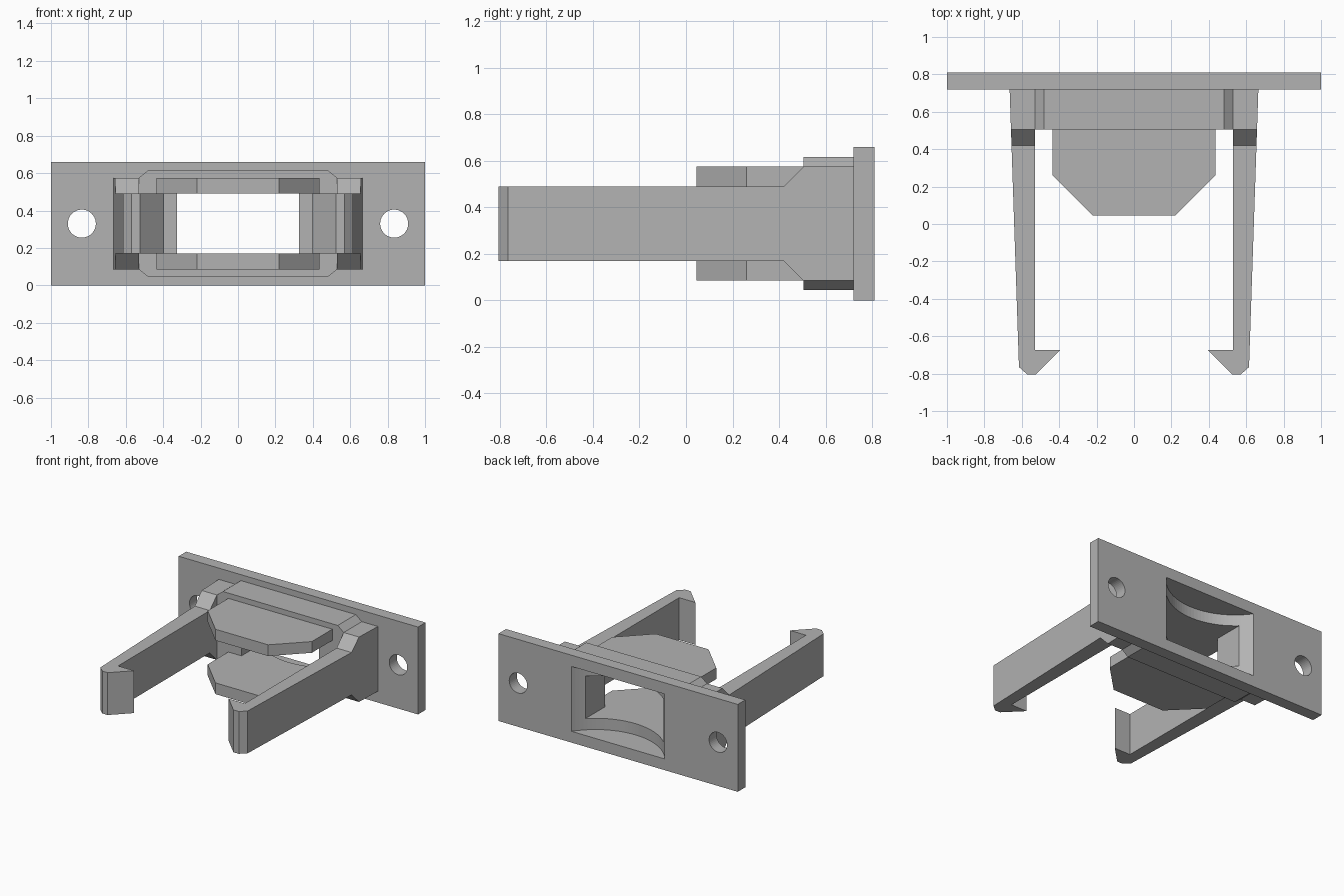
import bpy, bmesh, math

if "Cube" in bpy.data.objects:
    bpy.data.objects.remove(bpy.data.objects["Cube"])

grey = bpy.data.materials.new("plain grey")
grey.diffuse_color = (0.45, 0.45, 0.45, 1)
grey.use_nodes = True
grey.node_tree.nodes["Principled BSDF"].inputs["Base Color"].default_value = grey.diffuse_color


def prism(name, pts, a, b, axis):
    """Extrude a 2D outline from a to b along an axis (x: yz, y: xz, z: xy)."""
    place = {"x": lambda p, t: (t, p[0], p[1]),
             "y": lambda p, t: (p[0], t, p[1]),
             "z": lambda p, t: (p[0], p[1], t)}[axis]
    bm = bmesh.new()
    low = [bm.verts.new(place(p, a)) for p in pts]
    high = [bm.verts.new(place(p, b)) for p in pts]
    bm.faces.new(low)
    bm.faces.new(high)
    n = len(pts)
    for i in range(n):
        j = (i + 1) % n
        bm.faces.new((low[i], low[j], high[j], high[i]))
    bmesh.ops.recalc_face_normals(bm, faces=bm.faces)
    mesh = bpy.data.meshes.new(name)
    bm.to_mesh(mesh)
    bm.free()
    mesh.materials.append(grey)
    ob = bpy.data.objects.new(name, mesh)
    bpy.context.collection.objects.link(ob)
    return ob


def rect(x0, x1, y0, y1):
    return [(x0, y0), (x1, y0), (x1, y1), (x0, y1)]


def cut(ob, cutters):
    for c in cutters:
        m = ob.modifiers.new("cut", "BOOLEAN")
        m.operation, m.solver, m.object = "DIFFERENCE", "EXACT", c
    bpy.context.view_layer.objects.active = ob
    for m in list(ob.modifiers):
        bpy.ops.object.modifier_apply(modifier=m.name)


# mounting plate and chamfered block
plate = prism("mounting_plate", rect(-1, 1, 0, 0.66), 0.72, 0.81, "y")
block = prism("socket_block",
              [(-0.48, 0.045), (0.48, 0.045), (0.53, 0.085), (0.53, 0.575),
               (0.48, 0.615), (-0.48, 0.615), (-0.53, 0.575), (-0.53, 0.085)],
              0.505, 0.72, "y")

# cutters: curved pocket from the back, straight opening, screw holes
R, CY = 0.474, 1.08
half = math.asin(0.39 / R)
arc = [(R * math.sin(t), CY - R * math.cos(t))
       for t in (half * (2 * i / 32 - 1) for i in range(33))]
pocket = prism("pocket_cutter", arc + [(0.39, 0.9), (-0.39, 0.9)],
               0.085, 0.575, "z")
opening = prism("opening_cutter", rect(-0.325, 0.325, 0.17, 0.49), 0.4, 0.9, "y")
holes = [prism("hole_cutter",
               [(s * 0.835 + 0.075 * math.cos(k * math.tau / 40),
                 0.33 + 0.075 * math.sin(k * math.tau / 40)) for k in range(40)],
               0.6, 0.9, "y") for s in (-1, 1)]
cut(plate, [pocket, opening] + holes)
cut(block, [pocket, opening])
for c in [pocket, opening] + holes:
    bpy.data.objects.remove(c)

# upper and lower guide tongues
for name, z in (("lower_tongue", 0.085), ("upper_tongue", 0.49)):
    prism(name, [(-0.435, 0.505), (-0.435, 0.26), (-0.22, 0.045),
                 (0.22, 0.045), (0.435, 0.26), (0.435, 0.505)],
          z, z + 0.085, "z")


def outer(y):
    """Outer x of the tapering arm at depth y."""
    return 0.615 + 0.05 * (y + 0.765) / 1.485


# hooked arms with thickened, chamfered roots
for side, s in (("left", -1), ("right", 1)):
    prism(side + "_arm",
          [(s * x, y) for x, y in
           [(0.53, 0.42), (0.53, -0.675), (0.395, -0.675), (0.525, -0.805),
            (0.57, -0.805), (0.615, -0.765), (outer(0.42), 0.42)]],
          0.17, 0.49, "z")
    root = prism(side + "_arm_root",
                 [(0.72, 0.085), (0.72, 0.575), (0.505, 0.575),
                  (0.42, 0.49), (0.42, 0.17), (0.505, 0.085)],
                 s * 0.53, s * 0.665, "x")
    for v in root.data.vertices:
        if abs(v.co.x) > 0.6:
            v.co.x = s * outer(v.co.y)
